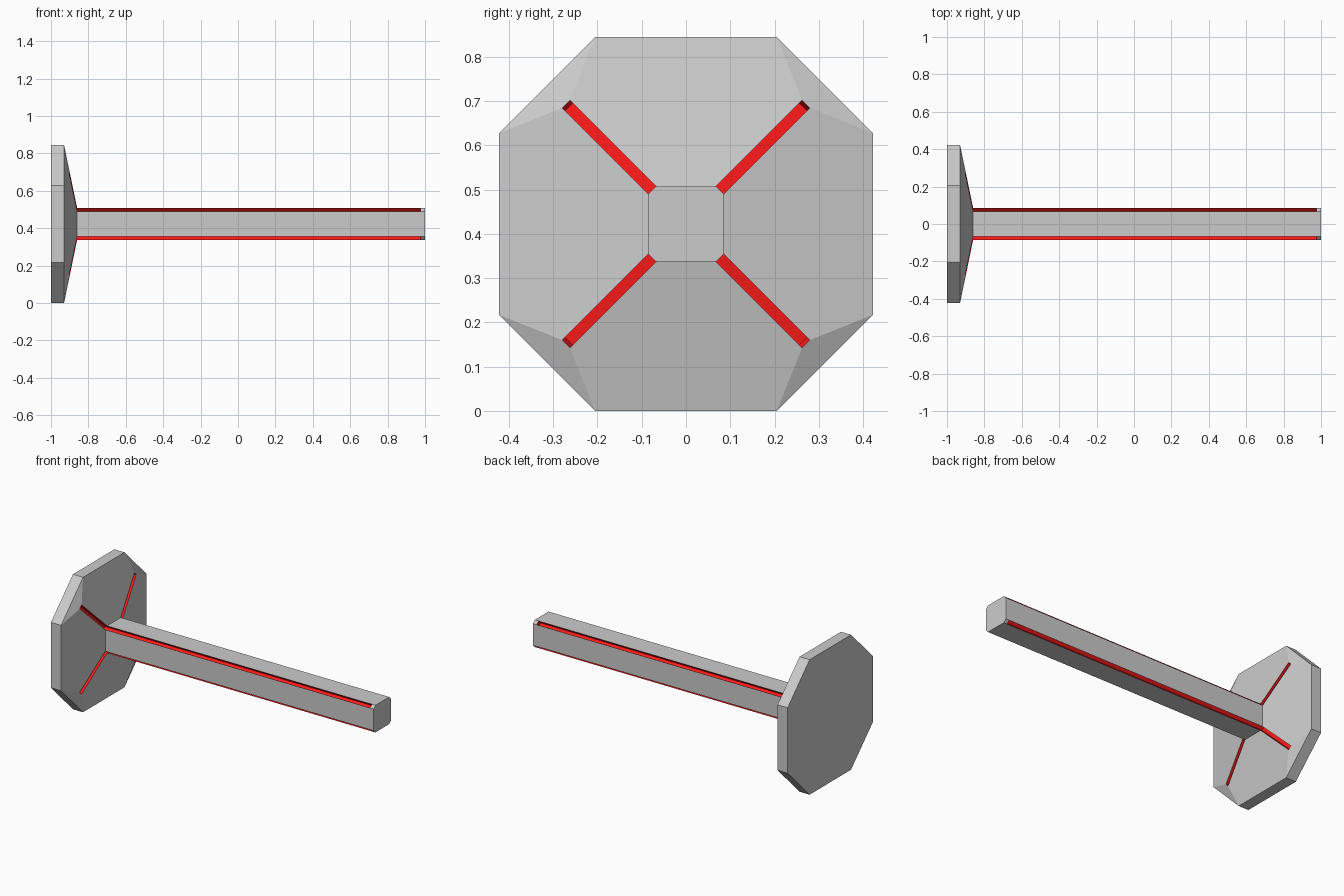
import bpy
import bmesh
from mathutils import Vector

if "Cube" in bpy.data.objects:
    bpy.data.objects.remove(bpy.data.objects["Cube"])

CZ = 0.4225            # height of the centre axis
DEPTH = 0.028          # channel depth


def section(x, half, cut):
    """Square section with cut corners; pairs (0,1), (2,3)... are the corner cuts."""
    pts = [(half, cut), (cut, half), (-cut, half), (-half, cut),
           (-half, -cut), (-cut, -half), (cut, -half), (half, -cut)]
    return [Vector((x, y, CZ + z)) for y, z in pts]


def make_object(name, bm, mat=None, recalc=True):
    bmesh.ops.remove_doubles(bm, verts=bm.verts[:], dist=1e-5)
    if recalc:
        bmesh.ops.recalc_face_normals(bm, faces=bm.faces[:])
    bmesh.ops.dissolve_limit(bm, angle_limit=0.005, verts=bm.verts[:], edges=bm.edges[:])
    mesh = bpy.data.meshes.new(name)
    bm.to_mesh(mesh)
    bm.free()
    ob = bpy.data.objects.new(name, mesh)
    bpy.context.collection.objects.link(ob)
    if mat:
        mesh.materials.append(mat)
    return ob


def loft(name, rings, slotted, cap_start=False, cap_end=False):
    """Skin sections along x, leaving the corner cuts open on slotted spans."""
    bm = bmesh.new()
    loops = [[bm.verts.new(p) for p in ring] for ring in rings]
    for s, (a, b) in enumerate(zip(loops, loops[1:])):
        for i in range(8):
            if s in slotted and i % 2 == 0:
                continue
            j = (i + 1) % 8
            # sections run anticlockwise seen from +x
            bm.faces.new((a[i], a[j], b[j], b[i]))
    if cap_start:
        bm.faces.new(loops[0][::-1])
    if cap_end:
        bm.faces.new(loops[-1])
    return make_object(name, bm)


back = section(-1.0, 0.4225, 0.205)
rim = section(-0.93, 0.4225, 0.205)
slot_end = section(-0.9004, 0.28, 0.262)
root = section(-0.86, 0.085, 0.068)
slot_tip = section(0.975, 0.085, 0.068)
tip = section(1.0, 0.085, 0.068)

# Octagonal plate with sloped front, and the long square shaft
loft("end_plate", [back, rim, slot_end, root], {2}, cap_start=True)
loft("shaft", [root, slot_tip, tip], {0}, cap_end=True)

# Red recessed channels along the shaft corners and down the plate ridges
red = bpy.data.materials.new("red")
red.diffuse_color = (1.0, 0.01, 0.01, 1.0)
red.use_nodes = True
red.node_tree.nodes["Principled BSDF"].inputs["Base Color"].default_value = red.diffuse_color
bm = bmesh.new()
for i in (0, 2, 4, 6):
    inward = Vector((0, 0, CZ)) - (root[i] + root[i + 1]) / 2
    inward.x = 0
    inward.normalize()
    back_dir = Vector((-1, 0, 0))
    shifts = [back_dir * DEPTH + inward * 0.009,
              (back_dir + inward) * DEPTH,
              inward * DEPTH]
    mouth, floor = [], []
    for ring, shift in zip((slot_end, root, slot_tip), shifts):
        mouth.append([bm.verts.new(ring[k]) for k in (i, i + 1)])
        floor.append([bm.verts.new(ring[k] + shift) for k in (i, i + 1)])
    for s in (0, 1):
        m0, m1, f0, f1 = mouth[s], mouth[s + 1], floor[s], floor[s + 1]
        bm.faces.new((f0[0], f0[1], f1[1], f1[0]))      # floor
        bm.faces.new((m0[0], f0[0], f1[0], m1[0]))      # side walls
        bm.faces.new((f0[1], m0[1], m1[1], f1[1]))
    bm.faces.new((m_ for m_ in (mouth[0][0], mouth[0][1], floor[0][1], floor[0][0])))
    bm.faces.new((floor[2][0], floor[2][1], mouth[2][1], mouth[2][0]))
make_object("red_channels", bm, red, recalc=False)
